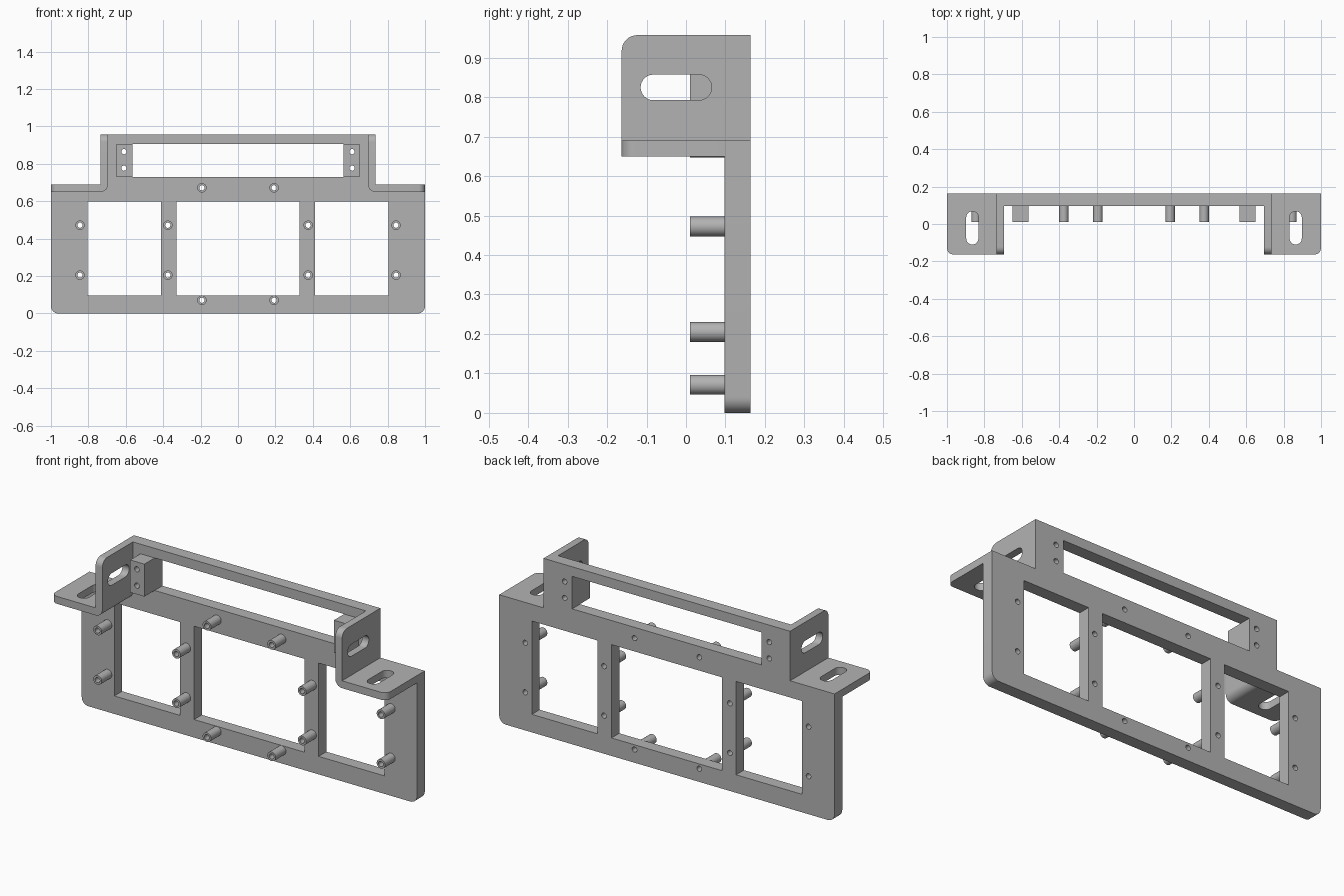
import bpy, bmesh, math
from mathutils import Vector

cube = bpy.data.objects.get("Cube")
if cube:
    bpy.data.objects.remove(cube)

grey = bpy.data.materials.new("plain grey")
grey.use_nodes = True
COLOUR = (0.45, 0.45, 0.45, 1)
grey.diffuse_color = COLOUR
grey.node_tree.nodes["Principled BSDF"].inputs["Base Color"].default_value = COLOUR

BACK, FACE, TIP, FRONT = 0.163, 0.097, 0.01, -0.163


def rounded(corners, steps=8):
    """Closed outline from (u, v, radius) corners."""
    out, n = [], len(corners)
    for i, (u, v, r) in enumerate(corners):
        p = Vector((u, v))
        if r == 0:
            out.append(p)
            continue
        a = (Vector(corners[i - 1][:2]) - p).normalized()
        b = (Vector(corners[(i + 1) % n][:2]) - p).normalized()
        centre = p + (a + b) * r
        for k in range(steps + 1):
            t = math.pi / 2 * k / steps
            out.append(centre - b * r * math.cos(t) - a * r * math.sin(t))
    return out


def rect(u0, u1, v0, v1, r=0):
    return rounded([(u0, v0, r), (u1, v0, r), (u1, v1, r), (u0, v1, r)])


def circle(u, v, r, n=24):
    return [Vector((u + r * math.cos(math.tau * k / n), v + r * math.sin(math.tau * k / n)))
            for k in range(n)]


def plate(name, plane, outlines, lo, hi):
    """Extrude outlines (first outer, rest holes) between lo and hi across the plane."""
    curve = bpy.data.curves.new(name, 'CURVE')
    curve.dimensions, curve.fill_mode = '2D', 'BOTH'
    curve.extrude = (hi - lo) / 2
    for pts in outlines:
        s = curve.splines.new('POLY')
        s.points.add(len(pts) - 1)
        for q, p in zip(s.points, pts):
            q.co = (p.x, p.y, 0, 1)
        s.use_cyclic_u = True
    temp = bpy.data.objects.new(name + " outline", curve)
    bpy.context.collection.objects.link(temp)
    deps = bpy.context.evaluated_depsgraph_get()
    mesh = bpy.data.meshes.new_from_object(temp.evaluated_get(deps))
    bpy.data.objects.remove(temp)
    mid = (lo + hi) / 2
    for vert in mesh.vertices:
        u, v, w = vert.co
        w += mid
        vert.co = {'xz': (u, w, v), 'yz': (w, u, v), 'xy': (u, v, w)}[plane]
    bm = bmesh.new()
    bm.from_mesh(mesh)
    bmesh.ops.remove_doubles(bm, verts=bm.verts, dist=1e-5)
    bmesh.ops.recalc_face_normals(bm, faces=bm.faces)
    bm.to_mesh(mesh)
    bm.free()
    mesh.name = name
    mesh.materials.clear()
    mesh.materials.append(grey)
    obj = bpy.data.objects.new(name, mesh)
    bpy.context.collection.objects.link(obj)
    bpy.ops.object.select_all(action='DESELECT')
    obj.select_set(True)
    bpy.context.view_layer.objects.active = obj
    bpy.ops.object.shade_smooth_by_angle(angle=math.radians(30))
    return obj


# Fixing points
posts = [(s * x, z) for s in (-1, 1) for x in (0.845, 0.375) for z in (0.205, 0.472)]
posts += [(s * 0.193, z) for s in (-1, 1) for z in (0.071, 0.672)]
block_holes = [(s * 0.61, z) for s in (-1, 1) for z in (0.777, 0.865)]

# Front panel with windows and screw holes
panel = rounded([(-1, 0, 0.04), (1, 0, 0.04), (1, 0.69, 0), (0.735, 0.69, 0),
                 (0.735, 0.957, 0), (-0.735, 0.957, 0), (-0.735, 0.69, 0), (-1, 0.69, 0)])
windows = [rect(-0.805, -0.413, 0.097, 0.6), rect(-0.33, 0.33, 0.097, 0.6),
           rect(0.413, 0.805, 0.097, 0.6), rect(-0.565, 0.565, 0.73, 0.905)]
holes = [circle(x, z, 0.014) for x, z in posts + block_holes]
plate("panel", 'xz', [panel] + windows + holes, FACE, BACK)

# Hollow standoffs
for i, (x, z) in enumerate(posts):
    plate(f"standoff_{i + 1}", 'xz', [circle(x, z, 0.025), circle(x, z, 0.014)], TIP, FACE)

for s, side in ((1, "left"), (-1, "right")):
    # Mounting block beside the upper window
    a, b = sorted((s * 0.565, s * 0.65))
    plate(side + "_block", 'xz', [rect(a, b, 0.73, 0.905)] +
          [circle(x, z, 0.014) for x, z in block_holes if x * s > 0], TIP, FACE)

    # Slotted upright ear
    a, b = sorted((s * 0.695, s * 0.735))
    upright = rounded([(FRONT, 0.69, 0), (FACE, 0.69, 0), (FACE, 0.957, 0), (FRONT, 0.957, 0.04)])
    plate(side + "_upright_ear", 'yz', [upright, rect(-0.115, 0.065, 0.792, 0.857, 0.0325)], a, b)

    # Slotted flat ear
    flat = rounded([(s * 0.735, FACE, 0), (s * 0.735, FRONT, 0), (s, FRONT, 0.035), (s, FACE, 0)])
    a, b = sorted((s * 0.832, s * 0.897))
    plate(side + "_flat_ear", 'xy', [flat, rect(a, b, -0.11, 0.068, 0.0325)], 0.65, 0.69)

    # Rounded elbow joining the ears
    elbow = rounded([(s * 0.695, 0.69, 0), (s * 0.695, 0.65, 0.0395),
                     (s * 0.735, 0.65, 0), (s * 0.735, 0.69, 0)])
    plate(side + "_elbow", 'xz', [elbow], FRONT, FACE)
